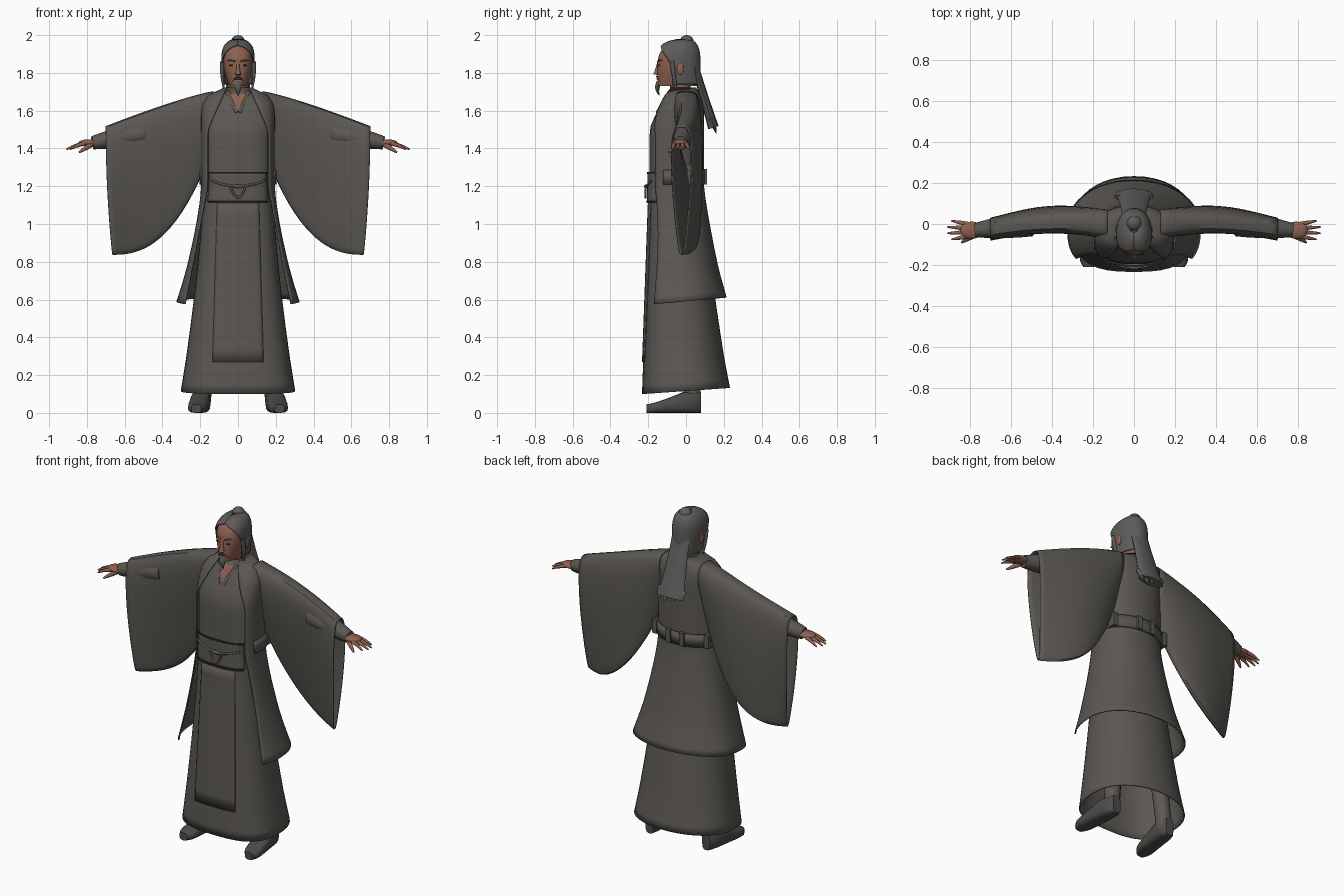
import bpy, bmesh
from math import sin, cos, asin, pi, copysign, radians
from mathutils import Vector

cube = bpy.data.objects.get("Cube")
if cube:
    bpy.data.objects.remove(cube)


def material(name, red, green, blue):
    made = bpy.data.materials.new(name)
    made.use_nodes = True
    made.diffuse_color = (red, green, blue, 1)
    made.node_tree.nodes["Principled BSDF"].inputs["Base Color"].default_value = (red, green, blue, 1)
    return made


CLOTH = material("grey_cloth", .105, .097, .086)
HAIR = material("grey_hair", .11, .108, .104)
SKIN = material("tan_skin", .27, .12, .08)
SHOE = material("dark_shoe", .075, .072, .067)
DARK = material("dark_detail", .03, .026, .024)


def clamp(value):
    return max(0, min(1, value))


def spread(start, end, steps):
    return [start + (end - start) * i / steps for i in range(steps + 1)]


def signed_power(value, power):
    return copysign(abs(value) ** power, value)


def finish(name, bm, mat, thick=0, mirror=False):
    """Turn a bmesh into a smooth-shaded object."""
    bmesh.ops.recalc_face_normals(bm, faces=bm.faces)
    mesh = bpy.data.meshes.new(name)
    bm.to_mesh(mesh)
    bm.free()
    mesh.materials.append(mat)
    mesh.shade_smooth()
    mesh.set_sharp_from_angle(angle=radians(40))
    made = bpy.data.objects.new(name, mesh)
    bpy.context.collection.objects.link(made)
    if thick:
        solidify = made.modifiers.new("thickness", "SOLIDIFY")
        solidify.thickness, solidify.offset = thick, 0
    if mirror:
        made.modifiers.new("mirror", "MIRROR")


def loft(name, mat, rings, closed=True, caps=True, **options):
    """Skin a list of equal-length point rings."""
    bm = bmesh.new()
    rows = [[bm.verts.new(point) for point in ring] for ring in rings]
    for low, high in zip(rows, rows[1:]):
        count = len(low)
        for i in range(count if closed else count - 1):
            j = (i + 1) % count
            bm.faces.new((low[i], low[j], high[j], high[i]))
    if closed and caps:
        bm.faces.new(rows[0])
        bm.faces.new(rows[-1])
    finish(name, bm, mat, **options)


def solid(name, mat, centre, size, round=True, **options):
    """Ellipsoid or box given by its centre and half sizes."""
    bm = bmesh.new()
    if round:
        bmesh.ops.create_uvsphere(bm, u_segments=20, v_segments=12, radius=1)
    else:
        bmesh.ops.create_cube(bm, size=2)
    bmesh.ops.scale(bm, vec=size, verts=bm.verts)
    bmesh.ops.translate(bm, vec=centre, verts=bm.verts)
    finish(name, bm, mat, **options)


def tube(name, mat, start, end, wide, tip=None, flat=1, bend=(0, 0, 0), steps=10, **options):
    """Tapered, bent tube with an oval section."""
    start, end, bend = Vector(start), Vector(end), Vector(bend)
    tip = wide if tip is None else tip
    rings = []
    for t in spread(0, 1, steps):
        centre = start.lerp(end, t) + bend * 4 * t * (1 - t)
        along = (end - start + bend * 4 * (1 - 2 * t)).normalized()
        side = along.cross(Vector((0, 1, 0))).normalized()
        depth = along.cross(side) * flat
        radius = wide + (tip - wide) * t * t
        rings.append([centre + radius * (side * cos(a) + depth * sin(a)) for a in spread(0, 2 * pi, 12)[:-1]])
    loft(name, mat, rings, **options)


def ring(z, shape, soft=.7, opening=None, tilt=0):
    """Level ring; soft squares off the front, opening is its share of the half width."""
    width, front, back = shape
    middle, depth = (front + back) / 2, (back - front) / 2
    gap = asin(clamp(opening or 0) ** (1 / soft))
    angles = spread(gap, 2 * pi - gap, 40)
    points = []
    for a in angles if opening is not None else angles[:-1]:
        power = soft if cos(a) > 0 else .95
        y = middle - depth * signed_power(cos(a), power)
        points.append((width * signed_power(sin(a), power), y, z + tilt * (y - front)))
    return points


def surface_point(x, z, shape, soft, out):
    """Point on the front of a ring, pushed forward."""
    width, front, back = shape
    across = clamp(abs(x) / width) ** (1 / soft)
    y = (front + back) / 2 - (back - front) / 2 * (1 - across ** 2) ** (soft / 2)
    return (x, y - out, z)


# Garments flare from the waist to the hem and narrow to the neck
def garment(z, hem, loose, side_flare, back_flare):
    flare = clamp((1.2 - z) / (1.2 - hem))
    neck = clamp((z - 1.5) / .22)
    width = .18 + loose + side_flare * flare ** 1.4 - .12 * neck ** 6
    front = -.19 - loose - .04 * flare + .11 * neck ** 1.2
    back = .08 + loose + back_flare * flare ** 1.2 - .04 * neck ** 4
    return width, front, back


def robe(z):
    return garment(z, hem=.1, loose=0, side_flare=.12, back_flare=.15)


def coat(z, loose=.012):
    return garment(z, hem=.57, loose=loose, side_flare=.13, back_flare=.12)


def on_robe(x, z, out):
    return surface_point(x, z, robe(z), .7, out)


def coat_opening(z):
    half = .16 + .12 * clamp((1.2 - z) / .63) - .1 * clamp((z - 1.5) / .22)
    return half / coat(z)[0]


def hem_tilt(z, hem, amount):
    return amount * clamp(1 - (z - hem) * 5)


loft("inner_robe", CLOTH, [ring(z, robe(z), tilt=hem_tilt(z, .1, .07)) for z in spread(.1, 1.72, 32)],
     caps=False, thick=.006)
loft("outer_coat", CLOTH, [ring(z, coat(z), opening=coat_opening(z), tilt=hem_tilt(z, .57, .09))
                           for z in spread(.57, 1.72, 28)], closed=False, thick=.007)


# Thin panels lying on the robe front
def panel(name, mat, top, bottom, top_half, bottom_half, out):
    rows = []
    for t in spread(0, 1, 12):
        z, half = top + (bottom - top) * t, top_half + (bottom_half - top_half) * t
        rows.append([on_robe(x, z, out) for x in spread(-half, half, 16)])
    loft(name, mat, rows, closed=False, thick=.006)


panel("apron_panel", CLOTH, top=1.12, bottom=.27, top_half=.11, bottom_half=.135, out=.006)
panel("chest_skin", SKIN, top=1.69, bottom=1.6, top_half=.045, bottom_half=.002, out=.005)
panel("waist_sash", CLOTH, top=1.27, bottom=1.12, top_half=.15, bottom_half=.16, out=.012)
for label, z in (("upper", 1.275), ("lower", 1.12)):
    panel(label + "_sash_edge", DARK, top=z, bottom=z - .01, top_half=.155, bottom_half=.155, out=.014)
tube("collar_lapel", CLOTH, on_robe(.055, 1.7, 0), on_robe(.005, 1.59, 0), wide=.014, flat=.6, mirror=True)

# Cord across the sash with a hanging loop
tube("sash_cord", CLOTH, on_robe(-.14, 1.23, .02), on_robe(.14, 1.23, .02), wide=.006,
     bend=(0, -.03, -.03), steps=20)
tube("cord_loop", CLOTH, on_robe(-.04, 1.2, .025), on_robe(.04, 1.2, .025), wide=.006,
     bend=(0, 0, -.06), steps=20)
solid("cord_knot", CLOTH, on_robe(0, 1.2, .022), (.03, .01, .01))

# Back belt with loops
loft("back_belt", CLOTH, [ring(z, coat(z, loose=.02), opening=.97) for z in (1.21, 1.285)],
     closed=False, thick=.008)
solid("back_belt_loop", CLOTH, (.045, .1, 1.25), (.015, .01, .04), round=False, mirror=True)
solid("side_belt_loop", CLOTH, (.175, .03, 1.25), (.015, .025, .04), round=False, mirror=True)

# Hanging sleeves: a deep drop-shaped section swept along the arm
sleeve_rings = []
for u in spread(0, 1, 20):
    top = 1.7 - .185 * u ** 1.2
    bottom = .84 + .58 * (1 - u) ** 2.7
    section = []
    for a in spread(0, 2 * pi, 32)[:-1]:
        drop = (1 - cos(a)) / 2
        half = (.09 - .02 * u) * signed_power(sin(a), .6) * (1 - .7 * drop)
        section.append((.13 + .57 * u - .035 * u ** 4 * drop ** 2,
                        half - .025 * u + (.02 + .05 * drop) * sin(pi * u),
                        top + (bottom - top) * drop))
    sleeve_rings.append(section)
loft("sleeve", CLOTH, sleeve_rings, caps=False, thick=.006, mirror=True)

# Inner cuff, hand and fingers
tube("inner_cuff", CLOTH, (.5, 0, 1.48), (.77, -.03, 1.43), wide=.06, tip=.035, mirror=True)
solid("palm", SKIN, (.79, -.03, 1.43), (.055, .042, .018), mirror=True)
for i, finger in enumerate(("index", "middle", "ring", "little")):
    spot = i - 1.5
    reach = .91 - .01 * spot ** 2
    tube(finger + "_finger", SKIN, (.81, -.03 + .02 * spot, 1.425), (reach, -.03 + .03 * spot, 1.395),
         wide=.011, tip=.004, bend=(0, 0, .005), mirror=True)
tube("thumb", SKIN, (.77, -.05, 1.425), (.84, -.09, 1.38), wide=.014, tip=.005, mirror=True)

# Legs and shoes
tube("trouser_leg", CLOTH, (.19, .035, .05), (.12, 0, .8), wide=.045, tip=.07, mirror=True)
shoe_rings = []
for t in spread(0, 1, 12):
    width = .052 * (1 - .5 * (1 - 2 * t) ** 6)
    height = .045 + .065 * clamp(1.5 * t) ** 1.3
    shoe_rings.append([(.22 - .03 * t + width * signed_power(cos(a), .7), .29 * t - .21,
                        height / 2 * (1 + signed_power(sin(a), .6))) for a in spread(0, 2 * pi, 16)[:-1]])
loft("shoe", SHOE, shoe_rings, mirror=True)


# Head: narrow chin widening to a domed skull
def head(z):
    t = (z - 1.73) / .235
    dome = clamp(1 - t ** 6) ** .5
    return .083 * (1 - .45 * (1 - t) ** 3) * dome, -.152 * dome, .06 * dome


def on_face(x, z, out=0):
    return surface_point(x, z, head(z), .88, out)


tube("neck", SKIN, (0, -.03, 1.6), (0, -.03, 1.78), wide=.055)
loft("head", SKIN, [ring(z, head(z), soft=.88) for z in spread(1.73, 1.96, 20)])
tube("nose", SKIN, on_face(0, 1.86, -.005), on_face(0, 1.79, .006), wide=.007, tip=.016)
solid("ear", SKIN, (.083, -.03, 1.82), (.008, .018, .03), mirror=True)
solid("eye", DARK, on_face(.034, 1.84), (.015, .004, .004), mirror=True)
tube("eyebrow", HAIR, on_face(.014, 1.86), on_face(.055, 1.865), wide=.004, tip=.002,
     bend=(0, -.004, .004), mirror=True)
solid("mouth", DARK, on_face(0, 1.768), (.022, .004, .003))
tube("moustache", HAIR, on_face(0, 1.782, .003), on_face(.035, 1.75, .003), wide=.004, tip=.001,
     bend=(0, -.003, .004), mirror=True)
tube("goatee", HAIR, (0, -.143, 1.75), (0, -.14, 1.68), wide=.02, tip=.002, flat=.7, bend=(0, -.01, 0))

# Hair cap open around the face, topknot, side locks and long tail
cap_rings = []
for t in spread(0, .99, 24):
    dome = (1 - t ** 6) ** .5
    shape = (.09 * dome * (1 - .2 * (1 - t) ** 2), -.165 * dome, .075 * dome)
    cap_rings.append(ring(1.74 + .24 * t, shape, soft=.88, opening=.985 * clamp(1 - (t / .85) ** 5) ** .5))
loft("hair_cap", HAIR, cap_rings, closed=False, thick=.006)
solid("topknot", HAIR, (0, .004, 1.965), (.037, .037, .035))
tube("side_lock", HAIR, (.084, -.075, 1.86), (.07, -.05, 1.69), wide=.012, tip=.002,
     bend=(.005, 0, 0), mirror=True)
tube("hair_tail", HAIR, (0, .04, 1.86), (0, .145, 1.51), wide=.06, tip=.088, flat=.33)
for i, x in enumerate(spread(-.07, .07, 4)):
    tube(f"hair_tip_{i}", HAIR, (x, .13, 1.56), (x, .16, 1.48 + .01 * abs(i - 3)), wide=.025, tip=.003, flat=.5)
